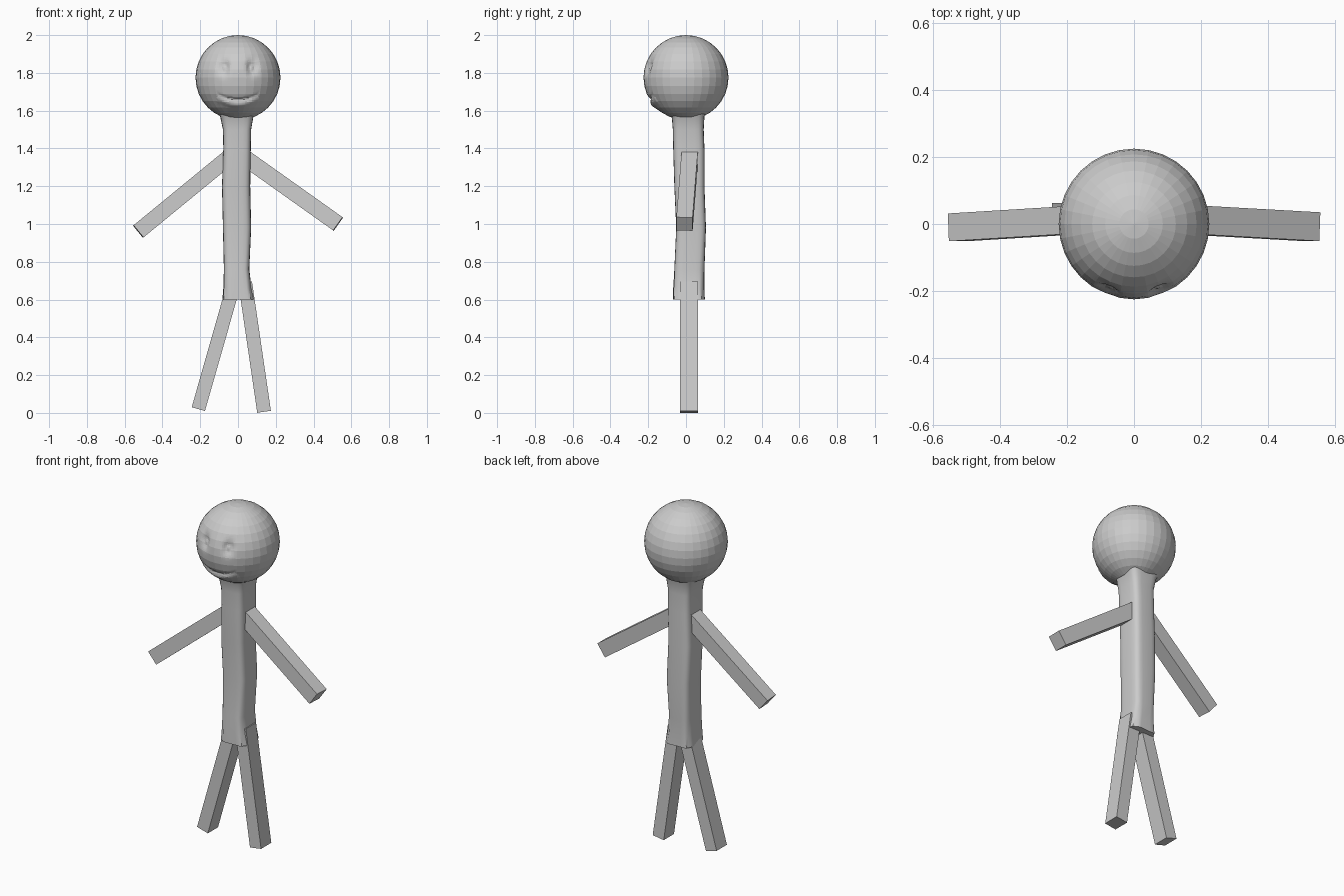
import bpy, bmesh, math
from mathutils import Vector, Matrix

cube = bpy.data.objects.get("Cube")
if cube:
    bpy.data.objects.remove(cube, do_unlink=True)

grey = bpy.data.materials.new("plain_grey")
grey.use_nodes = True
grey.diffuse_color = (0.6, 0.6, 0.6, 1)
grey.node_tree.nodes["Principled BSDF"].inputs["Base Color"].default_value = (0.6, 0.6, 0.6, 1)


def finish(name, bm, smooth_angle=None):
    """Turn a bmesh into a named grey object."""
    bmesh.ops.recalc_face_normals(bm, faces=bm.faces)
    mesh = bpy.data.meshes.new(name)
    bm.to_mesh(mesh)
    bm.free()
    mesh.materials.append(grey)
    obj = bpy.data.objects.new(name, mesh)
    bpy.context.collection.objects.link(obj)
    if smooth_angle:
        bpy.ops.object.select_all(action='DESELECT')
        obj.select_set(True)
        bpy.context.view_layer.objects.active = obj
        bpy.ops.object.shade_smooth_by_angle(angle=math.radians(smooth_angle))
    return obj


def limb(name, start, end, width, depth):
    """Square bar between two points; depth runs front to back."""
    start, end = Vector(start), Vector(end)
    along = (end - start).normalized()
    side = along.cross(Vector((0, 1, 0))).normalized()
    back = side.cross(along)
    turn = Matrix((side, back, along)).transposed().to_4x4()
    size = Matrix.Diagonal((width, depth, (end - start).length, 1))
    bm = bmesh.new()
    bmesh.ops.create_cube(bm, size=1, matrix=Matrix.Translation((start + end) / 2) @ turn @ size)
    return finish(name, bm)


# Head: faceted ball, finer on the face
RADIUS, HEAD_Z = 0.225, 1.775
bm = bmesh.new()
bmesh.ops.create_uvsphere(bm, u_segments=32, v_segments=16, radius=RADIUS)
face_edges = [e for e in bm.edges if all(
    v.co.y < -0.1 and abs(v.co.x) < 0.16 and -0.17 < v.co.z < 0.13 for v in e.verts)]
bmesh.ops.subdivide_edges(bm, edges=face_edges, cuts=4, use_grid_fill=True)


def bump(distance, reach):
    return math.exp(-(distance / reach) ** 2)


# Sunken eyes with a raised centre, and a pressed smile above a full lip
for v in bm.verts:
    x, y, z = v.co
    if y > -0.1:
        continue
    push = 0
    for eye_x in (-0.077, 0.077):
        d = math.hypot((x - eye_x) / 0.036, (z - 0.055) / 0.05)
        push += -0.022 * bump(d, 0.75) + 0.010 * bump(d, 0.3)
    smile_z = -0.118 + 2.6 * x * x
    fade = bump(x / 0.1, 1) if abs(x) < 0.11 else 0
    push += fade * (0.010 * bump(z - smile_z + 0.022, 0.02) - 0.009 * bump(z - smile_z, 0.01))
    v.co += v.co.normalized() * push
bmesh.ops.translate(bm, verts=bm.verts, vec=(0, 0, HEAD_Z))
finish("head", bm)

# Torso: rounded box sections as height, left and right, front and back
sections = [
    (0.60, -0.083, 0.085, -0.070, 0.100), (0.66, -0.078, 0.072, -0.068, 0.098),
    (0.76, -0.075, 0.060, -0.062, 0.098), (0.98, -0.080, 0.070, -0.052, 0.106),
    (1.20, -0.085, 0.065, -0.062, 0.098), (1.40, -0.078, 0.068, -0.068, 0.098),
    (1.50, -0.080, 0.070, -0.070, 0.094), (1.57, -0.095, 0.082, -0.076, 0.098),
    (1.62, -0.120, 0.105, -0.100, 0.115),
]
SIDES = 24
bm = bmesh.new()
rings = []
for z, x0, x1, y0, y1 in sections:
    ring = []
    for i in range(SIDES):
        a = math.tau * (i + 0.5) / SIDES
        c, s = math.cos(a), math.sin(a)
        px, py = (math.copysign(abs(t) ** 0.45, t) for t in (c, s))
        # Gathered folds along the hem
        fold = 1 - (0.05 if z < 0.7 and i % 3 == 0 else 0)
        ring.append(bm.verts.new(((x0 + x1) / 2 + px * fold * (x1 - x0) / 2,
                                  (y0 + y1) / 2 + py * fold * (y1 - y0) / 2, z)))
    rings.append(ring)
for low, high in zip(rings, rings[1:]):
    for i in range(SIDES):
        j = (i + 1) % SIDES
        bm.faces.new((low[i], low[j], high[j], high[i]))
bm.faces.new(rings[0])
bm.faces.new(rings[-1])
finish("torso", bm, 40)

# Arms
limb("right_arm", (-0.04, 0.02, 1.36), (-0.528, -0.01, 0.96), 0.083, 0.083)
limb("left_arm", (0.03, 0.02, 1.355), (0.53, -0.008, 1.0), 0.086, 0.086)

# Legs
limb("right_leg", (-0.022, 0.015, 0.68), (-0.21, 0.015, 0.02), 0.073, 0.096)
limb("left_leg", (0.038, 0.015, 0.69), (0.138, 0.015, 0.006), 0.073, 0.096)
